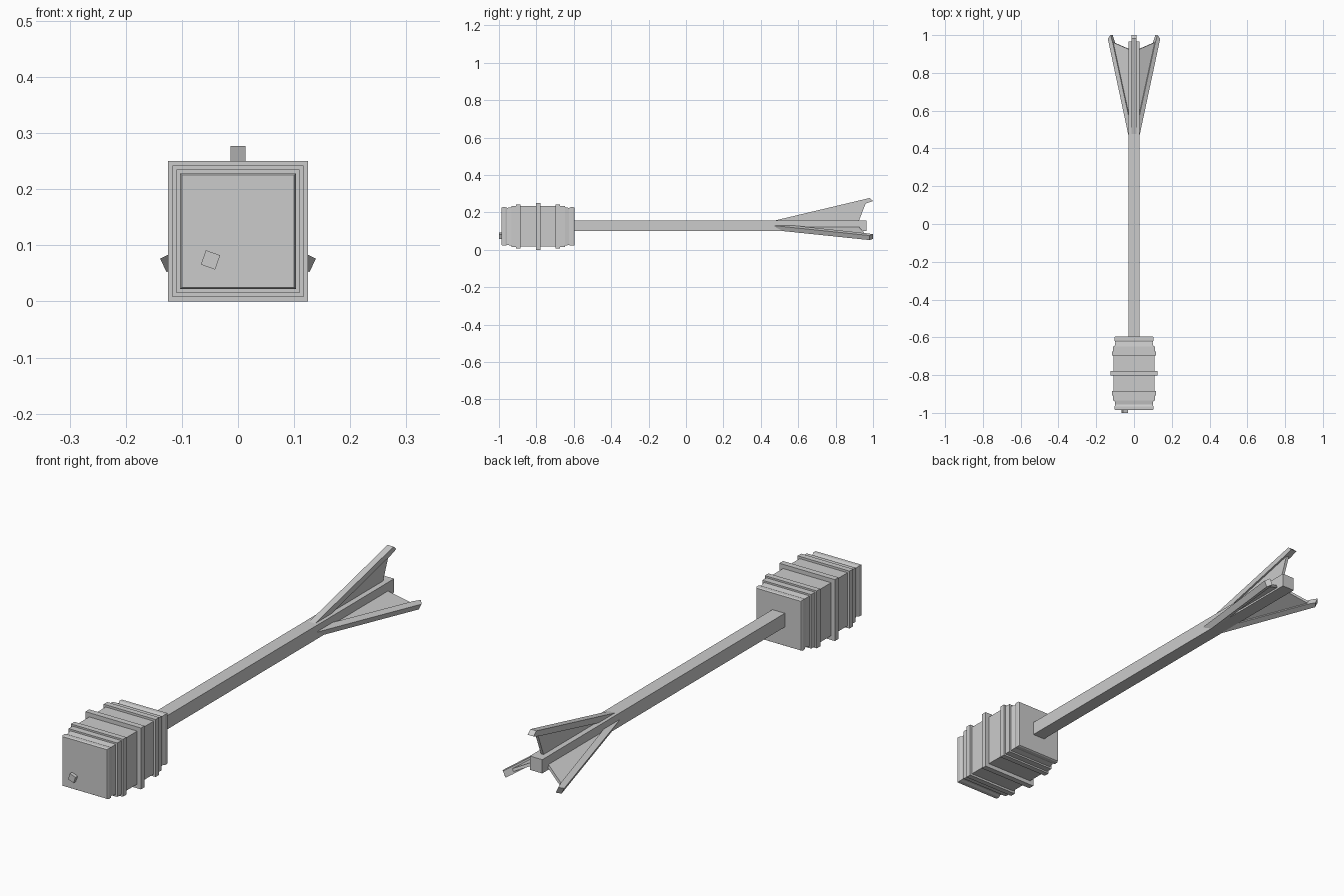
import bpy, bmesh, math
from mathutils import Matrix, Vector

if "Cube" in bpy.data.objects:
    bpy.data.objects.remove(bpy.data.objects["Cube"])

ZH = 0.125   # axis height of the head
ZS = 0.129   # axis height of the shaft


def finish(name, bm):
    bmesh.ops.recalc_face_normals(bm, faces=bm.faces)
    me = bpy.data.meshes.new(name)
    bm.to_mesh(me)
    bm.free()
    ob = bpy.data.objects.new(name, me)
    bpy.context.collection.objects.link(ob)
    return ob


def box(name, centre, size, roll=0.0):
    bm = bmesh.new()
    bmesh.ops.create_cube(bm, size=1, matrix=Matrix.Translation(centre)
                          @ Matrix.Rotation(roll, 4, 'Y') @ Matrix.Diagonal((*size, 1)))
    return finish(name, bm)


def square_loft(name, profile, z):
    # Square cross-sections swept along y: (y, half width) pairs
    bm = bmesh.new()
    rings = [[bm.verts.new((sx * h, y, z + sz * h))
              for sx, sz in ((-1, -1), (1, -1), (1, 1), (-1, 1))] for y, h in profile]
    for a, b in zip(rings, rings[1:]):
        for i in range(4):
            j = (i + 1) % 4
            bm.faces.new((a[i], a[j], b[j], b[i]))
    bm.faces.new(rings[0])
    bm.faces.new(rings[-1])
    return finish(name, bm)


def plate(name, outline, width, angle):
    # (y, radius) outline extruded across x, then turned around the shaft axis
    bm = bmesh.new()
    f = bm.faces.new([bm.verts.new((-width / 2, y, r)) for y, r in outline])
    ext = bmesh.ops.extrude_face_region(bm, geom=[f])
    bmesh.ops.translate(bm, vec=(width, 0, 0),
                        verts=[v for v in ext['geom'] if isinstance(v, bmesh.types.BMVert)])
    bm.transform(Matrix.Translation((0, 0, ZS)) @ Matrix.Rotation(angle, 4, 'Y'))
    return finish(name, bm)


# Ribbed square head, mirrored about its middle band
half = [(0.195, 0.100), (0.190, 0.103), (0.175, 0.103), (0.165, 0.099), (0.143, 0.103),
        (0.143, 0.110), (0.117, 0.110), (0.117, 0.117), (0.094, 0.117),
        (0.094, 0.108), (0.012, 0.108), (0.012, 0.125)]
MID = -0.791
profile = [(MID - d, h) for d, h in half] + [(MID + d, h) for d, h in reversed(half)]
square_loft("ribbed_head", profile, ZH)

# Small tilted peg on the front face
box("front_peg", (-0.049, -0.985, 0.074), (0.027, 0.03, 0.027), math.radians(19.5))

# Shaft
box("shaft", (0, 0.1725, ZS), (0.056, 1.585, 0.056))

# Three flared fins, each a thick rib with a thin web
for i, deg in enumerate((0, 116, -116)):
    a = math.radians(deg)
    plate(f"fin_rib_{i}", [(0.47, 0.0265), (0.982, 0.148), (1.0, 0.132),
                           (0.965, 0.120), (0.48, 0.003)], 0.027, a)
    plate(f"fin_web_{i}", [(0.50, 0.010), (0.962, 0.122), (0.92, 0.015)], 0.012, a)
